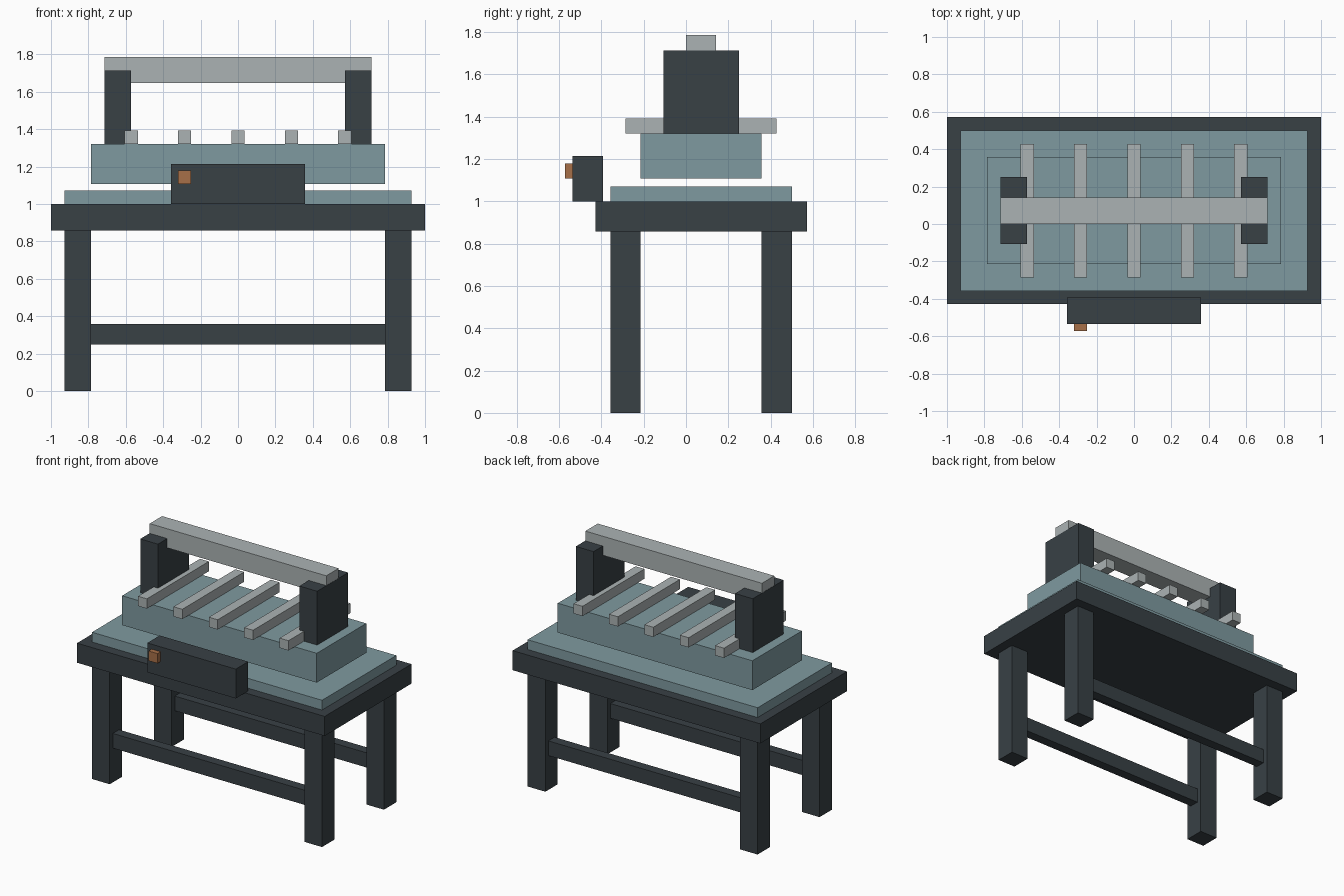
import bpy, bmesh
from mathutils import Vector

if "Cube" in bpy.data.objects:
    bpy.data.objects.remove(bpy.data.objects["Cube"])

U = 1 / 14  # modelling grid: 28 units across the table top


def material(name, rgb):
    m = bpy.data.materials.new(name)
    m.diffuse_color = (*rgb, 1)
    m.use_nodes = True
    m.node_tree.nodes["Principled BSDF"].inputs["Base Color"].default_value = m.diffuse_color
    return m


dark = material("dark_slate", (0.040, 0.052, 0.060))
teal = material("blue_grey", (0.212, 0.323, 0.352))
pale = material("pale_metal", (0.41, 0.45, 0.456))
copper = material("copper", (0.39, 0.162, 0.065))


def box(name, x, y, z, mat):
    """Box from (min, max) grid ranges on each axis."""
    bm = bmesh.new()
    bmesh.ops.create_cube(bm, size=1)
    size = Vector([(r[1] - r[0]) * U for r in (x, y, z)])
    bmesh.ops.scale(bm, vec=size, verts=bm.verts)
    mesh = bpy.data.meshes.new(name)
    bm.to_mesh(mesh)
    bm.free()
    mesh.materials.append(mat)
    obj = bpy.data.objects.new(name, mesh)
    obj.location = [(r[0] + r[1]) / 2 * U for r in (x, y, z)]
    bpy.context.collection.objects.link(obj)
    return obj


# Table frame: legs and long stretchers
for row, y0 in (("front", -5), ("back", 5)):
    for side, x0 in (("left", -13), ("right", 11)):
        box(f"{row}_{side}_leg", (x0, x0 + 2), (y0, y0 + 2), (0, 12), dark)
    box(f"{row}_stretcher", (-11, 11), (y0 + 0.5, y0 + 1.5), (3.5, 5), dark)
box("table_top", (-14, 14), (-6, 8), (12, 14), dark)

# Work bed and raised block
box("bed_plate", (-13, 13), (-5, 7), (14, 15), teal)
box("raised_block", (-11, 11), (-3, 5), (15.5, 18.5), teal)

# Cross bars on the block
for i in range(5):
    c = -8 + 4 * i
    box(f"cross_bar_{i + 1}", (c - 0.5, c + 0.5), (-4, 6), (18.5, 19.5), pale)

# Overhead gantry; beam ends sit a hair inside the posts' outer faces
for side, x0 in (("left", -10), ("right", 8)):
    box(f"{side}_post", (x0, x0 + 2), (-1.5, 3.5), (18.5, 24), dark)
box("gantry_beam", (-9.98, 9.98), (0, 2), (23.05, 25), pale)

# Control box with its button
box("control_box", (-5, 5), (-7.5, -5.5), (14, 17), dark)
box("button", (-4.5, -3.5), (-8, -7.5), (15.5, 16.5), copper)
